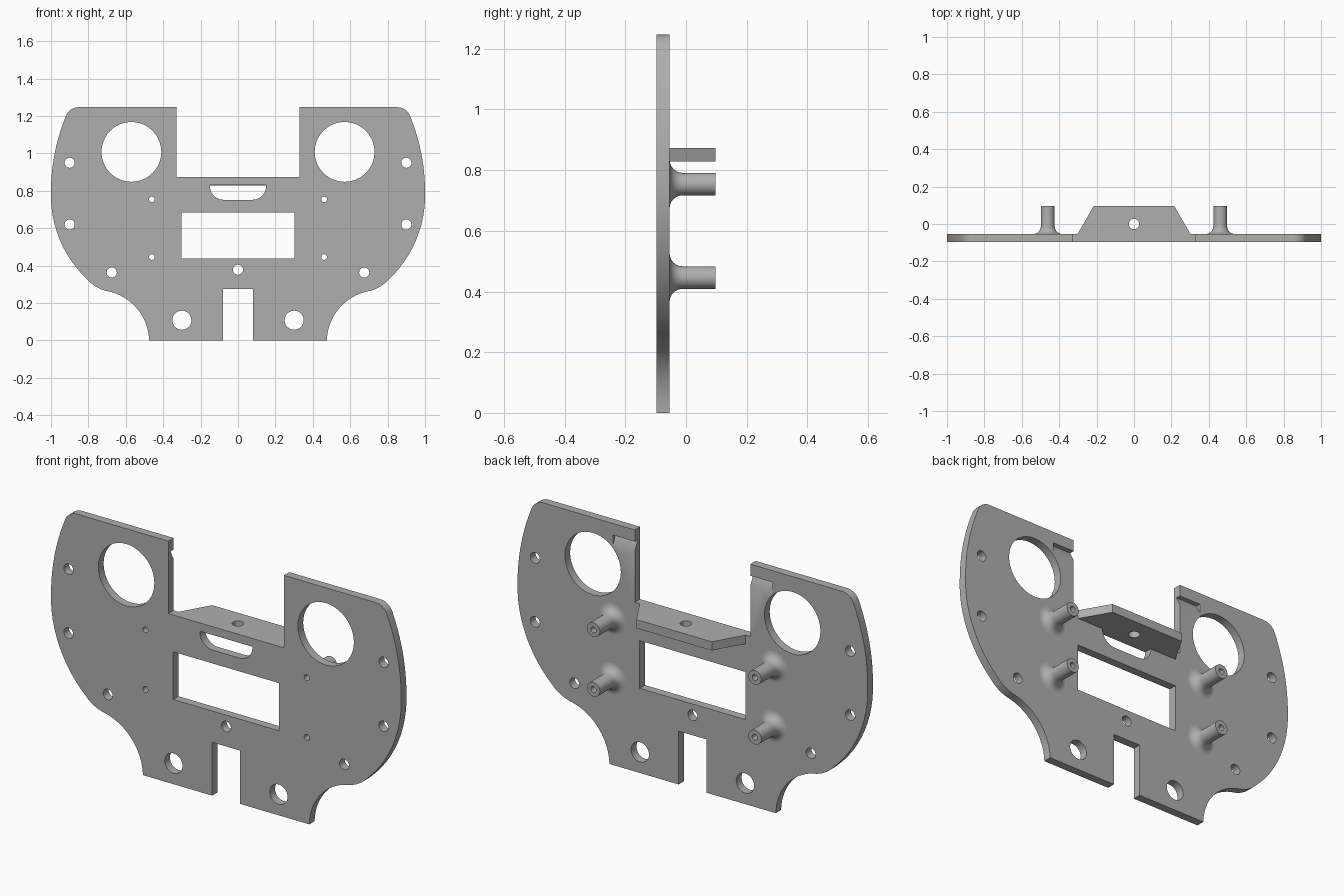
import bpy, bmesh
from math import sin, cos, pi, atan2, radians, hypot
from mathutils import Vector, Matrix

if "Cube" in bpy.data.objects:
    bpy.data.objects.remove(bpy.data.objects["Cube"])

grey = bpy.data.materials.new("plain grey")
grey.use_nodes = True
grey.diffuse_color = (0.43, 0.43, 0.43, 1)
grey.node_tree.nodes["Principled BSDF"].inputs["Base Color"].default_value = grey.diffuse_color

FRONT, BACK, END = -0.097, -0.054, 0.097


def circle(x, y, r, n=40):
    return [(x + r * cos(2 * pi * i / n), y + r * sin(2 * pi * i / n)) for i in range(n)]


def arc(a, b, c, n=12):
    """Points on the circle through a, b and c, running from a to c."""
    (ax, ay), (bx, by), (cx, cy) = a, b, c
    d = 2 * (ax * (by - cy) + bx * (cy - ay) + cx * (ay - by))
    sa, sb, sc = ax * ax + ay * ay, bx * bx + by * by, cx * cx + cy * cy
    ox = (sa * (by - cy) + sb * (cy - ay) + sc * (ay - by)) / d
    oy = (sa * (cx - bx) + sb * (ax - cx) + sc * (bx - ax)) / d
    r = hypot(ax - ox, ay - oy)
    t0 = atan2(ay - oy, ax - ox)
    sweep = (atan2(cy - oy, cx - ox) - t0 + pi) % (2 * pi) - pi
    return [(ox + r * cos(t0 + sweep * i / n), oy + r * sin(t0 + sweep * i / n))
            for i in range(n + 1)]


def mirrored(half):
    return half + [(-x, y) for x, y in reversed(half)]


def finish(obj):
    obj.data.materials.clear()
    obj.data.materials.append(grey)
    bpy.ops.object.select_all(action='DESELECT')
    obj.select_set(True)
    bpy.context.view_layer.objects.active = obj
    bpy.ops.object.shade_smooth_by_angle(angle=radians(30))
    return obj


def mesh_object(name, bm):
    bmesh.ops.recalc_face_normals(bm, faces=bm.faces)
    mesh = bpy.data.meshes.new(name)
    bm.to_mesh(mesh)
    bm.free()
    obj = bpy.data.objects.new(name, mesh)
    bpy.context.collection.objects.link(obj)
    return obj


def sheet(name, loops, thickness, matrix):
    """Flat outline with holes, given a thickness."""
    curve = bpy.data.curves.new(name + " outline", 'CURVE')
    curve.dimensions, curve.fill_mode = '2D', 'BOTH'
    curve.extrude = thickness / 2
    for loop in loops:
        spline = curve.splines.new('POLY')
        spline.points.add(len(loop) - 1)
        for point, (x, y) in zip(spline.points, loop):
            point.co = (x, y, 0, 1)
        spline.use_cyclic_u = True
    temp = bpy.data.objects.new(name + " outline", curve)
    bpy.context.collection.objects.link(temp)
    graph = bpy.context.evaluated_depsgraph_get()
    mesh = bpy.data.meshes.new_from_object(temp.evaluated_get(graph))
    bpy.data.objects.remove(temp)
    bm = bmesh.new()
    bm.from_mesh(mesh)
    bmesh.ops.remove_doubles(bm, verts=bm.verts, dist=0.0001)
    bm.transform(matrix)
    return mesh_object(name, bm)


# Face plate outline, right half from the top notch down to the bottom notch
half = [(0.33, 0.873), (0.33, 1.247)]
half += arc((0.85, 1.247), (0.895, 1.233), (0.92, 1.2), 8)
half += arc((0.92, 1.2), (0.98, 1.0), (1.0, 0.8))[1:]
half += arc((1.0, 0.8), (0.945, 0.52), (0.80, 0.32))[1:]
half += arc((0.80, 0.32), (0.752, 0.283), (0.69, 0.262), 8)[1:]
half += arc((0.69, 0.262), (0.56, 0.192), (0.475, 0))[1:]
half += [(0.08, 0), (0.08, 0.275)]

# Openings: display window, rounded slot, centre hole and mirrored round holes
window = mirrored([(0.302, 0.683), (0.302, 0.437)])
slot = mirrored([(0.15, 0.83)] + arc((0.15, 0.82), (0.128, 0.773), (0.08, 0.752), 8))
loops = [mirrored(half), window, slot, circle(0, 0.378, 0.027)]
posts = [(0.461, 0.754), (0.461, 0.446)]
for x, z, r in [(0.57, 1.008, 0.16), (0.9, 0.95, 0.027), (0.9, 0.62, 0.027),
                (0.675, 0.363, 0.027), (0.3, 0.108, 0.051)] + [(*p, 0.015) for p in posts]:
    loops += [circle(x, z, r), circle(-x, z, r)]
upright = Matrix.Translation((0, (FRONT + BACK) / 2, 0)) @ Matrix.Rotation(pi / 2, 4, 'X')
plate = sheet("face_plate", loops, BACK - FRONT, upright)

# Ramped catch recesses on the back, either side of the top notch
bm = bmesh.new()
face = bm.faces.new([bm.verts.new((-0.455, y, z)) for y, z in
                     [(BACK + 0.004, 1.187), (BACK - 0.025, 1.187), (BACK + 0.004, 1.13)]])
ext = bmesh.ops.extrude_face_region(bm, geom=[face])
bmesh.ops.translate(bm, vec=(0.91, 0, 0),
                    verts=[v for v in ext["geom"] if isinstance(v, bmesh.types.BMVert)])
cutter = mesh_object("recess_cutter", bm)
cutter.hide_render = True
cut = plate.modifiers.new("recesses", 'BOOLEAN')
cut.operation, cut.solver, cut.object = 'DIFFERENCE', 'EXACT', cutter
bpy.context.view_layer.objects.active = plate
bpy.ops.object.modifier_apply(modifier=cut.name)
bpy.data.objects.remove(cutter)
finish(plate)

# Tapered shelf behind the top notch
shelf_loops = [mirrored([(0.302, BACK), (0.215, END)]), circle(0, 0, 0.028)]
finish(sheet("rear_shelf", shelf_loops, 0.045, Matrix.Translation((0, 0, 0.8505))))

# Hollow standoffs with flared bases
flare = 0.043
profile = [(0.015, BACK)]
profile += [(0.037 + flare * (1 - sin(t)), BACK + flare * (1 - cos(t)))
            for t in [pi / 2 * i / 8 for i in range(9)]]
profile += [(0.037, END), (0.015, END)]
for side, label in ((1, "left"), (-1, "right")):
    for (x, z), level in zip(posts, ("upper", "lower")):
        bm = bmesh.new()
        verts = [bm.verts.new((r, y, 0)) for r, y in profile]
        edges = [bm.edges.new((a, b)) for a, b in zip(verts, verts[1:] + verts[:1])]
        bmesh.ops.spin(bm, geom=verts + edges, cent=(0, 0, 0), axis=(0, 1, 0),
                       angle=2 * pi, steps=40, use_merge=True)
        bmesh.ops.remove_doubles(bm, verts=bm.verts, dist=0.0001)
        bmesh.ops.translate(bm, verts=bm.verts, vec=Vector((side * x, 0, z)))
        finish(mesh_object(f"{level}_{label}_standoff", bm))
